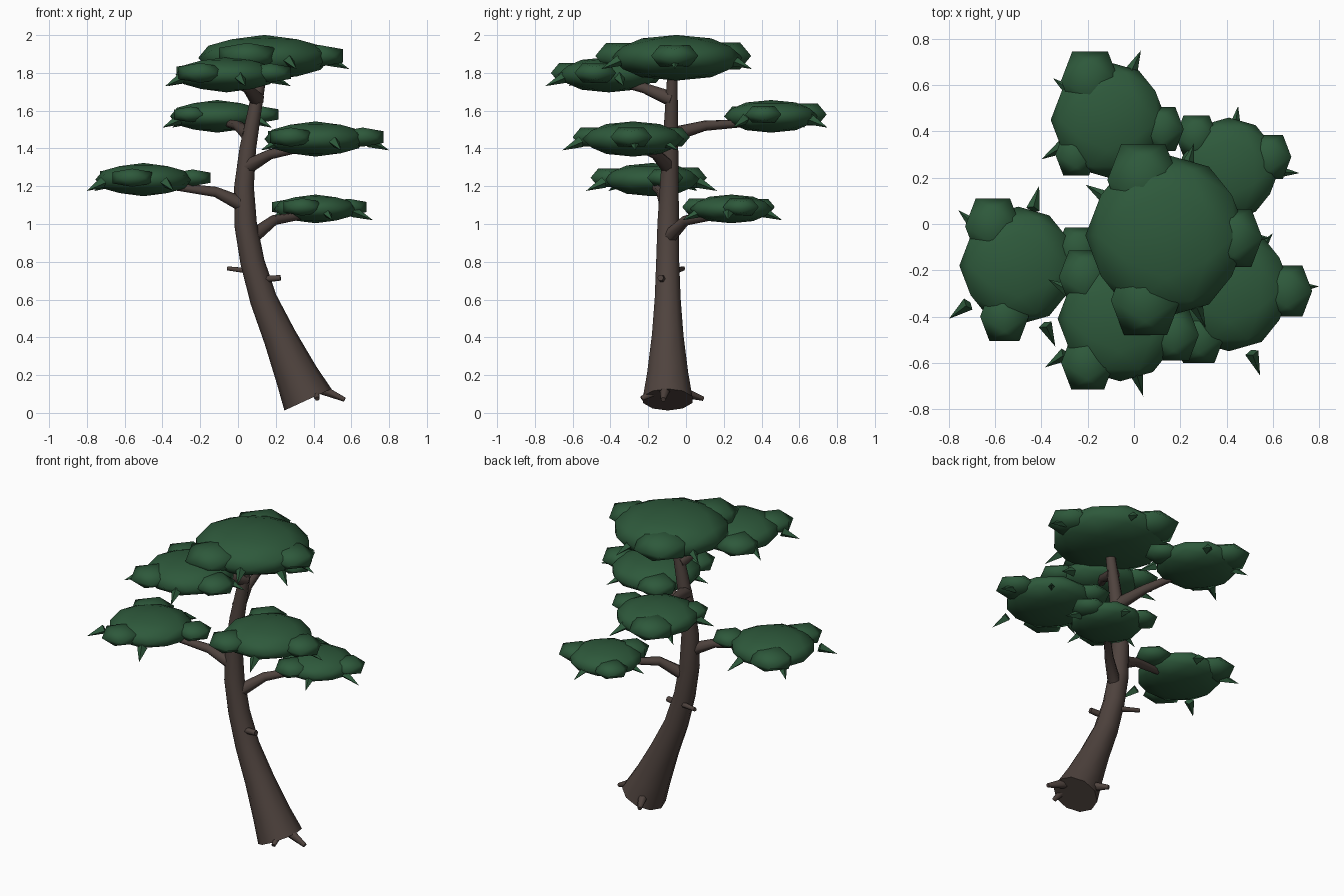
import bpy, bmesh, math
from mathutils import Vector, Matrix

if "Cube" in bpy.data.objects:
    bpy.data.objects.remove(bpy.data.objects["Cube"])


def material(name, colour):
    m = bpy.data.materials.new(name)
    m.use_nodes = True
    m.diffuse_color = (*colour, 1)
    m.node_tree.nodes["Principled BSDF"].inputs["Base Color"].default_value = (*colour, 1)
    return m


bark = material("bark brown", (0.078, 0.056, 0.048))
leaf = material("pine green", (0.027, 0.100, 0.044))


def finish(bm, name, mat, smooth=True):
    bmesh.ops.recalc_face_normals(bm, faces=bm.faces)
    for f in bm.faces:
        f.smooth = smooth and len(f.verts) <= 4
    mesh = bpy.data.meshes.new(name)
    bm.to_mesh(mesh)
    bm.free()
    mesh.materials.append(mat)
    ob = bpy.data.objects.new(name, mesh)
    bpy.context.collection.objects.link(ob)
    return ob


def tube(name, points, radii, sides):
    """Tapered tube with rings square to the path."""
    bm = bmesh.new()
    pts = [Vector(p) for p in points]
    rings = []
    for i, (p, r) in enumerate(zip(pts, radii)):
        t = (pts[min(i + 1, len(pts) - 1)] - pts[max(i - 1, 0)]).normalized()
        ref = Vector((0, 1, 0)) if abs(t.z) > 0.6 else Vector((0, 0, 1))
        u = t.cross(ref).normalized()
        v = t.cross(u)
        angles = [math.tau * k / sides for k in range(sides)]
        rings.append([bm.verts.new(p + r * (u * math.cos(a) + v * math.sin(a))) for a in angles])
    for a, b in zip(rings, rings[1:]):
        for k in range(sides):
            n = (k + 1) % sides
            bm.faces.new((a[k], a[n], b[n], b[k]))
    bm.faces.new(rings[0])
    bm.faces.new(rings[-1])
    return finish(bm, name, bark)


# Icosahedron turned so an edge lies along y on top
TURN = Matrix.Rotation(math.pi / 2, 4, 'Z') @ Matrix.Rotation(-math.radians(31.717), 4, 'Y')


def clump(name, centre, radius, flatness, detail):
    bm = bmesh.new()
    place = Matrix.Translation(centre) @ Matrix.Diagonal((1, 1, flatness, 1)) @ TURN
    bmesh.ops.create_icosphere(bm, subdivisions=detail, radius=radius, matrix=place)
    return finish(bm, name, leaf)


def spike(name, base, tip, radius, mat, sides):
    bm = bmesh.new()
    d = Vector(tip) - Vector(base)
    place = (Matrix.Translation(Vector(base) + d / 2)
             @ d.to_track_quat('Z', 'Y').to_matrix().to_4x4())
    bmesh.ops.create_cone(bm, cap_ends=True, segments=sides, radius1=radius,
                          radius2=0, depth=d.length, matrix=place)
    return finish(bm, name, mat, False)


# Leaning trunk
trunk = [(0.37, 0.07, 0.137), (0.31, 0.2, 0.114), (0.222, 0.4, 0.088), (0.135, 0.6, 0.072),
         (0.076, 0.8, 0.064), (0.04, 1.0, 0.06), (0.032, 1.2, 0.052), (0.052, 1.4, 0.044),
         (0.088, 1.6, 0.036), (0.13, 1.83, 0.027)]
tube("trunk", [(x, -0.097 + 0.028 * max(0, z - 0.9), z) for x, z, r in trunk],
     [r for x, z, r in trunk], 10)

# Branches
branches = {
    "low_branch": [(0.06, -0.1, 0.92), (0.19, 0.0, 1.02), (0.38, 0.2, 1.05)],
    "right_branch": [(0.03, -0.1, 1.1), (-0.12, -0.13, 1.17), (-0.42, -0.18, 1.21)],
    "left_branch": [(0.04, -0.09, 1.3), (0.17, -0.16, 1.37), (0.38, -0.26, 1.41)],
    "back_branch": [(0.06, -0.08, 1.47), (0.0, 0.1, 1.52), (-0.08, 0.4, 1.54)],
    "front_branch": [(0.1, -0.07, 1.66), (0.05, -0.22, 1.72), (-0.05, -0.4, 1.76)],
}
for name, path in branches.items():
    tube(name, path, (0.042, 0.028, 0.018), 7)

# Broken twig stubs on the trunk
tube("right_stub", [(0.07, -0.06, 0.75), (-0.055, -0.015, 0.765)], (0.017, 0.012), 6)
tube("left_stub", [(0.1, -0.12, 0.705), (0.225, -0.135, 0.715)], (0.022, 0.017), 6)

# Root spurs
for i, (base, tip) in enumerate([((0.43, -0.11, 0.13), (0.565, -0.12, 0.07)),
                                 ((0.32, -0.02, 0.11), (0.27, 0.09, 0.075)),
                                 ((0.4, -0.14, 0.13), (0.42, -0.235, 0.075))]):
    tube(f"root_{i + 1}", [base, tip], (0.032, 0.013), 6)

# Foliage pads: centre, radius, side clumps (x, y, half width), needle tips (x, y)
pads = {
    "crown": ((0.14, -0.05, 1.88), 0.35,
              [(0.04, 0.19, 0.155), (0.05, -0.33, 0.15), (0.43, -0.06, 0.125)],
              [(0.59, -0.06), (0.26, 0.35), (-0.21, 0.17), (0.31, -0.45), (-0.13, -0.27)]),
    "front": ((-0.06, -0.41, 1.79), 0.27,
              [(-0.2, -0.6, 0.115), (-0.21, -0.23, 0.115), (0.17, -0.48, 0.11)],
              [(-0.385, -0.62), (0.04, -0.745), (-0.37, -0.24), (0.28, -0.33)]),
    "back": ((-0.11, 0.45, 1.57), 0.25,
             [(-0.19, 0.62, 0.125), (0.12, 0.41, 0.095), (-0.25, 0.3, 0.09)],
             [(0.03, 0.75), (-0.4, 0.28), (-0.35, 0.63), (0.18, 0.25)]),
    "left": ((0.41, -0.28, 1.45), 0.27,
             [(0.66, -0.29, 0.11), (0.28, -0.49, 0.11), (0.27, -0.09, 0.11)],
             [(0.8, -0.27), (0.545, -0.655), (0.6, -0.04), (0.12, -0.4)]),
    "right": ((-0.5, -0.18, 1.235), 0.255,
              [(-0.61, -0.01, 0.12), (-0.56, -0.4, 0.105), (-0.24, -0.11, 0.095)],
              [(-0.8, -0.41), (-0.41, 0.165), (-0.76, 0.06), (-0.34, -0.53)]),
    "low": ((0.41, 0.24, 1.08), 0.22,
            [(0.585, 0.29, 0.095), (0.27, 0.38, 0.09), (0.34, 0.08, 0.1)],
            [(0.715, 0.22), (0.45, 0.51), (0.16, 0.2), (0.5, -0.02)]),
}
for name, (centre, radius, clumps, tips) in pads.items():
    z = centre[2]
    clump(f"{name}_pad", centre, radius, 0.345, 2)
    for i, (x, y, half) in enumerate(clumps):
        clump(f"{name}_clump_{i + 1}", (x, y, z + 0.01), half / 0.85, 0.46, 1)
    for i, (x, y) in enumerate(tips):
        inward = (Vector(centre[:2]) - Vector((x, y))).normalized() * 0.105
        spike(f"{name}_needle_{i + 1}", (x + inward.x, y + inward.y, z - 0.015),
              (x, y, z - 0.06), 0.03, leaf, 4)
